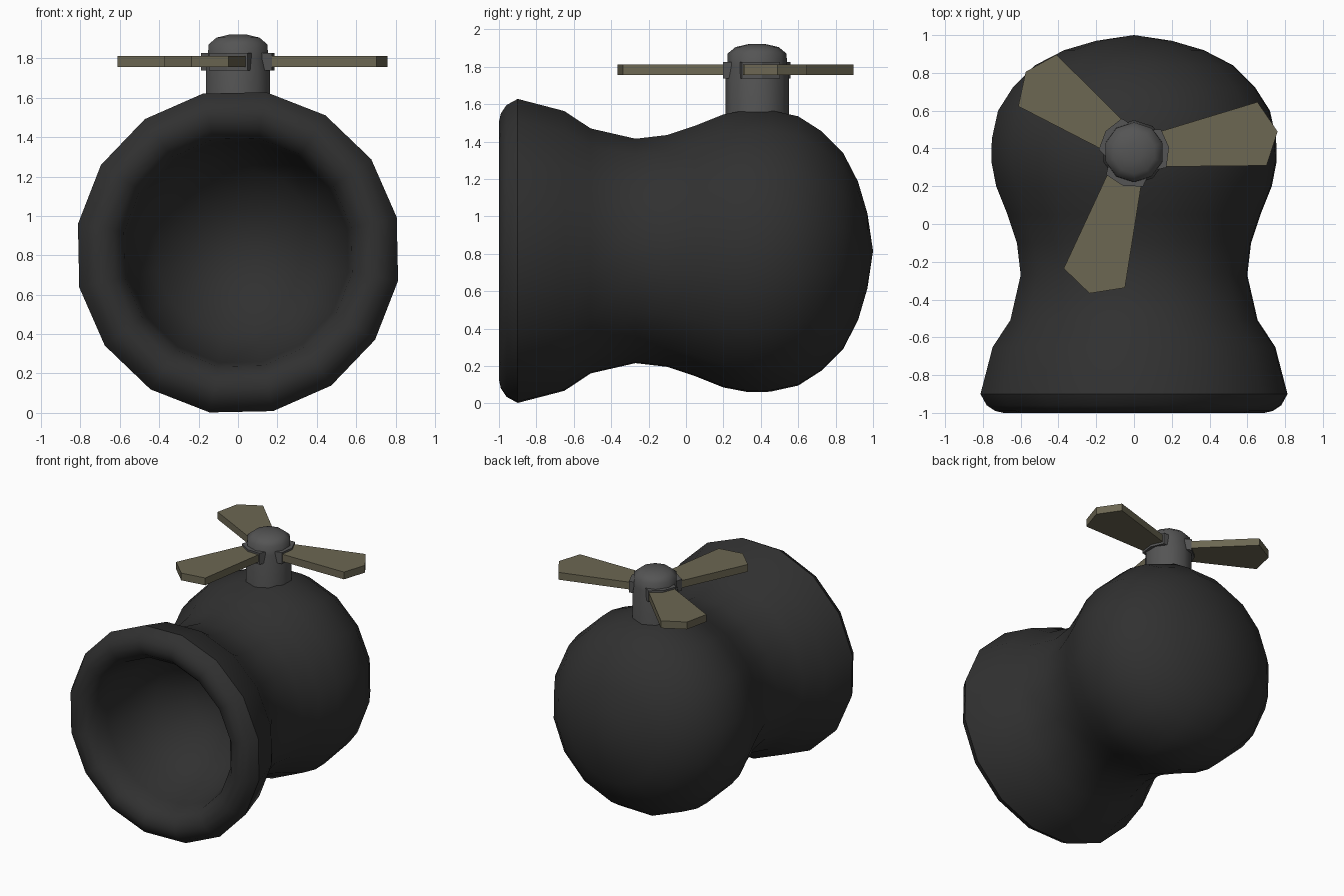
import bpy, bmesh
from math import sin, cos, radians
from mathutils import Matrix, Vector

if "Cube" in bpy.data.objects:
    bpy.data.objects.remove(bpy.data.objects["Cube"])


def make_object(name, bm, colour, smooth=None):
    bmesh.ops.recalc_face_normals(bm, faces=bm.faces)
    mesh = bpy.data.meshes.new(name)
    bm.to_mesh(mesh)
    bm.free()
    ob = bpy.data.objects.new(name, mesh)
    bpy.context.collection.objects.link(ob)
    mat = bpy.data.materials.get(colour[0]) or bpy.data.materials.new(colour[0])
    mat.diffuse_color = (*colour[1], 1)
    mat.use_nodes = True
    mat.node_tree.nodes["Principled BSDF"].inputs["Base Color"].default_value = mat.diffuse_color
    mesh.materials.append(mat)
    if smooth:
        bpy.ops.object.select_all(action='DESELECT')
        ob.select_set(True)
        bpy.context.view_layer.objects.active = ob
        bpy.ops.object.shade_smooth_by_angle(angle=radians(smooth))
    return ob


def lathe(name, profile, sides, matrix, colour, smooth, turn=0):
    """Spin (radius, height) points around local z; zero radius closes an end."""
    bm = bmesh.new()
    rings = []
    for r, h in profile:
        if r == 0:
            rings.append([bm.verts.new(matrix @ Vector((0, 0, h)))] * sides)
            continue
        ring = []
        for i in range(sides):
            a = radians((i + 0.5) * 360 / sides + turn)
            ring.append(bm.verts.new(matrix @ Vector((r * cos(a), r * sin(a), h))))
        rings.append(ring)
    for lo, hi in zip(rings, rings[1:]):
        for i in range(sides):
            j = (i + 1) % sides
            quad = list(dict.fromkeys([lo[i], lo[j], hi[j], hi[i]]))
            bm.faces.new(quad)
    return make_object(name, bm, colour, smooth)


def plate(name, points, z0, z1, matrix, colour):
    """Extrude a flat outline from z0 to z1."""
    bm = bmesh.new()
    face = bm.faces.new([bm.verts.new(matrix @ Vector((x, y, z0))) for x, y in points])
    top = bmesh.ops.extrude_face_region(bm, geom=[face])['geom']
    bmesh.ops.translate(bm, vec=(0, 0, z1 - z0),
                        verts=[v for v in top if isinstance(v, bmesh.types.BMVert)])
    return make_object(name, bm, colour)


BLACK = ("black", (0.03, 0.03, 0.03))
GREY = ("grey", (0.09, 0.09, 0.09))
OLIVE = ("olive", (0.15, 0.135, 0.085))

# Hollow body: round back, narrow neck, flared mouth, inner bowl
body = [(0, 1), (.20, .97), (.37, .92), (.525, .84), (.64, .725), (.72, .60),
        (.753, .45), (.755, .33), (.73, .20), (.67, .05), (.62, -.10),
        (.60, -.27), (.655, -.51), (.748, -.65), (.813, -.90), (.78, -.96),
        (.735, -.99), (.69, -1), (.63, -.98), (.58, -.92), (.56, -.82),
        (.52, -.62), (.42, -.42), (.22, -.27), (0, -.20)]
body = [(r / 0.985, h) for r, h in body]
along_y = Matrix.Translation((0, 0, .815)) @ Matrix.Rotation(radians(-90), 4, 'X')
lathe("body", body, 16, along_y, BLACK, 38, turn=-1.2)

# Propeller hub
hub_at = Matrix.Translation((0, .38, 0))
hub = [(0, 1.45), (.17, 1.45), (.17, 1.74), (.16, 1.80), (.158, 1.87),
       (.115, 1.905), (.05, 1.92), (0, 1.922)]
lathe("propeller_hub", hub, 10, hub_at, GREY, 50)

# Three blades, each with a small socket on the hub
blade = [(.11, -.10), (.16, -.10), (.685, -.17), (.768, 0), (.685, .17), (.16, .09), (.11, .09)]
socket = [(.08, -.11), (.165, -.105), (.195, 0), (.165, .10), (.08, .11)]
for n, (angle, length) in enumerate([(8.2, 1), (143.4, .93), (252.5, 1.02)], 1):
    spin = hub_at @ Matrix.Rotation(radians(angle), 4, 'Z')
    plate(f"blade_{n}", [(x * length, y) for x, y in blade], 1.755, 1.812, spin, OLIVE)
    plate(f"blade_socket_{n}", [(x * .96, y) for x, y in socket], 1.738, 1.826, spin, GREY)
